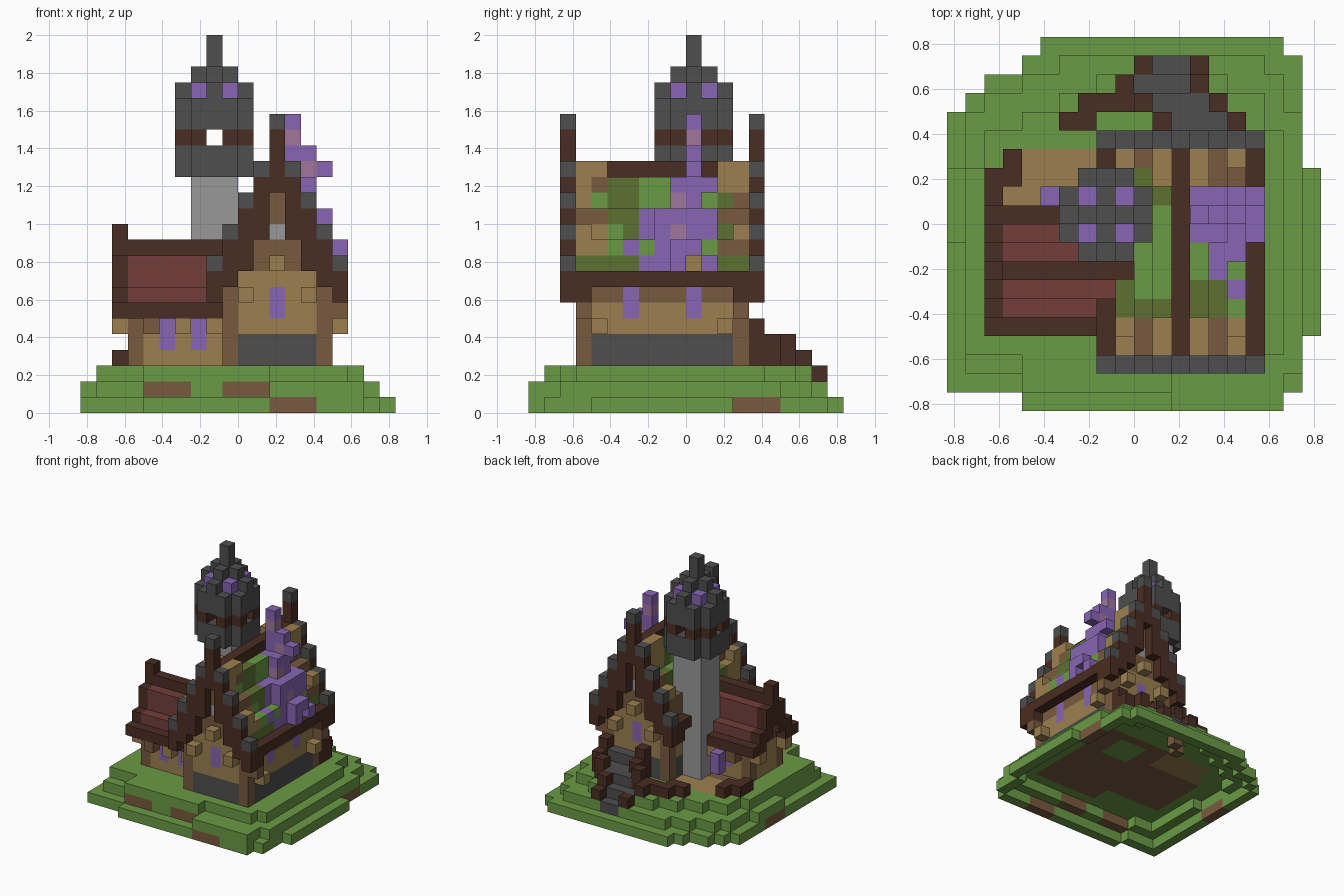
import bpy
import bmesh
from mathutils import Vector

default_cube = bpy.data.objects.get("Cube")
if default_cube:
    bpy.data.objects.remove(default_cube, do_unlink=True)

UNIT = 1 / 12
COLOURS = {
    "grass green": "6a9b45", "wood brown": "785a3e", "straw tan": "9c8050",
    "timber dark": "4a2d22", "slate grey": "4e4e4e", "stone light": "999999",
    "tile red": "743e3a", "blossom purple": "8765b4", "blossom pink": "a1769d",
    "leaf olive": "5c7131",
}
GRASS, WOOD, TAN, DARK, SLATE, STONE, RED, PURPLE, PINK, OLIVE = COLOURS


def linear(channel):
    return channel / 12.92 if channel < 0.04 else ((channel + 0.055) / 1.055) ** 2.4


def make_material(name, code):
    rgb = [linear(value / 255) for value in bytes.fromhex(code)]
    material = bpy.data.materials.new(name)
    material.use_nodes = True
    material.diffuse_color = (*rgb, 1)
    shader = material.node_tree.nodes["Principled BSDF"]
    shader.inputs["Base Color"].default_value = (*rgb, 1)
    shader.inputs["Roughness"].default_value = 0.9
    return material


materials = {name: make_material(name, code) for name, code in COLOURS.items()}
blocks = {}


def span(value):
    return range(value[0], value[1] + 1) if isinstance(value, tuple) else (value,)


def fill(part, colour, xs, ys, zs):
    """Fill a box of cells; a later box replaces an earlier one."""
    for x in span(xs):
        for y in span(ys):
            for z in span(zs):
                blocks[x, y, z] = (part, colour)


# Stepped grassy island: each row is (y range, x range)
terraces = [
    [(0, (4, 17)), ((1, 3), (0, 18)), ((4, 12), (0, 19)), ((13, 15), (0, 18)),
     (16, (1, 18)), (17, (2, 18)), (18, (4, 18)), (19, (5, 17))],
    [(0, (12, 17)), (1, (4, 17)), ((2, 8), (1, 18)), ((9, 12), (0, 18)),
     ((13, 15), (1, 18)), (16, (2, 17)), (17, (4, 17)), (18, (6, 16))],
    [(1, (4, 11)), (2, (4, 16)), ((3, 12), (1, 17)), ((13, 14), (2, 17)),
     (15, (4, 16)), (16, (6, 16)), (17, (8, 14))],
]
for level, rows in enumerate(terraces):
    for ys, xs in rows:
        fill("island", GRASS, xs, ys, level)

# Bare earth patches in the terrace sides
for xs, ys, z in [((4, 6), 1, 1), ((9, 11), 1, 1), ((12, 14), 0, 0),
                  (18, (13, 15), 0), (0, (9, 11), 0)]:
    fill("island", WOOD, xs, ys, z)

# Hollow out the two lower layers, leaving the visible rims
enclosed = [(x, y, z) for x, y, z in blocks if z < 2 and all(
    cell in blocks for cell in ((x - 1, y, z), (x + 1, y, z), (x, y - 1, z),
                                (x, y + 1, z), (x, y, z + 1)))]
for cell in enclosed:
    del blocks[cell]

# Wooden floors under the buildings and two footings beneath
fill("floor", WOOD, (9, 15), (3, 13), 2)
fill("floor", WOOD, (3, 8), (5, 10), 2)
fill("floor", GRASS, (11, 13), (10, 12), 2)
fill("footings", WOOD, 10, 16, 1)
fill("footings", WOOD, 9, 15, 1)

# Side wing: walls, posts, windows, brackets
fill("wing_walls", TAN, (3, 9), (5, 9), (3, 5))
for y in (5, 9):
    fill("wing_walls", WOOD, 3, y, (3, 5))
    for x in (5, 7):
        fill("wing_windows", PURPLE, x, y, (4, 5))
    fill("wing_brackets", TAN, 2, y, 5)
for y in (4, 10):
    for x in (4, 6, 8):
        fill("wing_brackets", WOOD if x == 4 else TAN, x, y, 5)

# House walls with slate plinth, corner posts and windows
fill("house_walls", TAN, (9, 15), (3, 13), (3, 6))
fill("house_walls", WOOD, (9, 15), (3, 13), 7)
fill("house_plinth", SLATE, (9, 15), (3, 13), (3, 4))
for y in (3, 13):
    for x in (9, 15):
        fill("corner_posts", WOOD, x, y, (3, 7))
    fill("eave_brackets", WOOD, 16, y, 6)
for y in (4, 12):
    fill("eave_brackets", TAN, 16, y, 5)
for y in (6, 10):
    fill("house_windows", PURPLE, 15, y, (6, 7))

# Roof patches on the left slope, one row per level from the eave up
LETTERS = {"T": TAN, "W": WOOD, "O": OLIVE, "G": GRASS, "P": PURPLE, "K": PINK}
PATCHES = {9: "OOOOPPPTPOO", 10: "TTGPGPPPGWW", 11: "TTGOPPKPPOW",
           12: "WWOOPPPPPWW", 13: "TGOOGGKPGOW", 14: "TWOOGGPPPTT"}

# House roof: step tops and gable undersides by distance from the ridge
CENTRE = 12
ROOF_TOP = [15, 14, 12, 10, 8]
GABLE_LOW = [14, 11, 9, 8, 7]
for distance, top in enumerate(ROOF_TOP):
    low = GABLE_LOW[distance]
    for side in (-1, 1):
        x = CENTRE + side * distance
        for y in range(3, 14):
            at_end = y in (3, 4, 12, 13)
            if distance in (0, 4):
                colour = DARK
            elif y == 10 + distance and distance < 3:
                colour = OLIVE
            elif at_end:
                colour = WOOD if distance == 2 or y > 11 and distance == 3 else TAN
            elif y == 5 or distance == 3:
                colour = OLIVE
            else:
                colour = GRASS
            fill("house_roof", colour, x, y, (8, top))
            if at_end and distance == 1 or y in (3, 13) and distance == 3:
                fill("roof_studs", TAN, x, y, top + 1)
        for y, inner in ((2, 3), (14, 13)):
            fill("gable_frame", DARK, x, y, (low, top))
            fill("gable_caps", SLATE, x, y, top + 1)
            if distance < 4:
                fill("gable_wall", WOOD, x, inner, (7, low - 1))
            if distance < 3:
                fill("gable_wall", TAN, x, inner, (7, 8))
    # Patched left slope, with blossoms standing proud near the back
    if distance in (1, 2, 3):
        for z in (top - 1, top):
            for y, letter in enumerate(PATCHES[z], 3):
                x = CENTRE + distance
                fill("house_roof", LETTERS[letter], x, y, z)
                if letter in "PK" and y >= (8 if distance == 2 else 9):
                    fill("blossom_vine", LETTERS[letter], x + 1, y, z)
for y, inner in ((2, 3), (14, 13)):
    fill("gable_frame", DARK, CENTRE, y, (14, 17))
    fill("gable_caps", SLATE, CENTRE, y, 18)
    fill("gable_vent", STONE, CENTRE, inner, 11)
    fill("house_windows", PURPLE, CENTRE, inner, (6, 7))
    fill("gable_brackets", TAN, CENTRE, y, 9)
    for x in (10, 14):
        fill("gable_brackets", TAN, x, y, 7)
    for x in (8, 16):
        fill("house_roof", DARK, x, inner, 7)

# Blossom spray rising above the ridge
fill("blossom_vine", PURPLE, 13, 10, (15, 18))
fill("blossom_vine", PINK, 13, 10, 17)
fill("blossom_vine", PURPLE, 14, 10, (14, 16))
fill("blossom_vine", PINK, 14, 10, 15)
fill("blossom_vine", PURPLE, 15, 10, 15)

# Wing roof with red tiles, dark ridge, eaves and end gable
for distance, (low, top) in enumerate([(6, 10), (6, 9), (6, 7), (6, 6)]):
    for y in {7 - distance, 7 + distance}:
        fill("wing_roof", RED if distance in (1, 2) else DARK, (3, 8), y, (low, top))
        fill("wing_gable", DARK, 2, y, (max(low, top - 2), top))
fill("wing_roof", DARK, 9, 7, (9, 10))
fill("wing_gable", DARK, 2, 7, 11)
fill("house_roof", DARK, 8, 5, 8)
fill("wing_roof", RED, 8, 6, 8)

# Tower: light shaft, slate lantern with open band, spire
TX, TY = 8, 10
fill("tower_shaft", STONE, (7, 9), (9, 11), (3, 14))
for dx in range(-2, 3):
    for dy in range(-2, 3):
        x, y = TX + dx, TY + dy
        if abs(dx) + abs(dy) == 4:
            continue
        for zs in ((15, 16), (18, 19)):
            fill("tower_head", SLATE, x, y, zs)
        if dx and dy:
            fill("tower_band", DARK, x, y, 17)
            if abs(dx) == abs(dy):
                fill("tower_blossoms", PURPLE, x, y, 20)
        else:
            fill("tower_crown", SLATE, x, y, 20)
            if abs(dx) + abs(dy) < 2:
                fill("tower_crown", SLATE, x, y, 21)
fill("tower_spire", SLATE, TX, TY, (22, 23))

# Back yard: straw floor, low walls, winding slate steps with rails
fill("yard_floor", TAN, (4, 8), (11, 13), 2)
fill("yard_floor", TAN, 3, 11, 2)
fill("yard_blossom", PURPLE, 5, 11, (4, 5))
for xs, ys in ((2, (11, 12)), (3, (12, 13)), ((6, 7), 15), ((7, 9), 16), (9, 17)):
    fill("yard_wall", DARK, xs, ys, 3)
fill("yard_wall", DARK, 10, 18, 2)
for xs, y, top in (((12, 14), 14, 4), ((12, 14), 15, 3), ((11, 13), 16, 3),
                   ((10, 12), 17, 2), ((11, 12), 18, 1)):
    fill("back_steps", SLATE, xs, y, (min(top, 3), top))
for x, y, top in ((15, 14, 5), (11, 14, 5), (15, 15, 4), (11, 15, 4),
                  (14, 16, 4), (10, 16, 4), (13, 17, 3), (13, 18, 2)):
    fill("step_rails", DARK, x, y, (min(top, 3), top))

# Turn each part's cells into one outer shell
AXES = [Vector((1, 0, 0)), Vector((0, 1, 0)), Vector((0, 0, 1))]
for part in sorted({entry[0] for entry in blocks.values()}):
    cells = {cell: entry[1] for cell, entry in blocks.items() if entry[0] == part}
    palette = sorted(set(cells.values()))
    mesh = bpy.data.meshes.new(part)
    shell = bmesh.new()
    for cell, colour in cells.items():
        for axis in range(3):
            for sign in (-1, 1):
                normal = AXES[axis] * sign
                if tuple(int(c) for c in Vector(cell) + normal) in blocks:
                    continue
                u, v = AXES[(axis + 1) % 3] / 2, AXES[(axis + 2) % 3] / 2 * sign
                centre = Vector(cell) + normal / 2 + Vector((-9.5, -9.5, 0.5))
                face = shell.faces.new([shell.verts.new((centre + c) * UNIT)
                                        for c in (-u - v, u - v, u + v, v - u)])
                face.material_index = palette.index(colour)
    bmesh.ops.remove_doubles(shell, verts=shell.verts[:], dist=UNIT / 100)
    shell.to_mesh(mesh)
    shell.free()
    for name in palette:
        mesh.materials.append(materials[name])
    bpy.context.collection.objects.link(bpy.data.objects.new(part, mesh))
